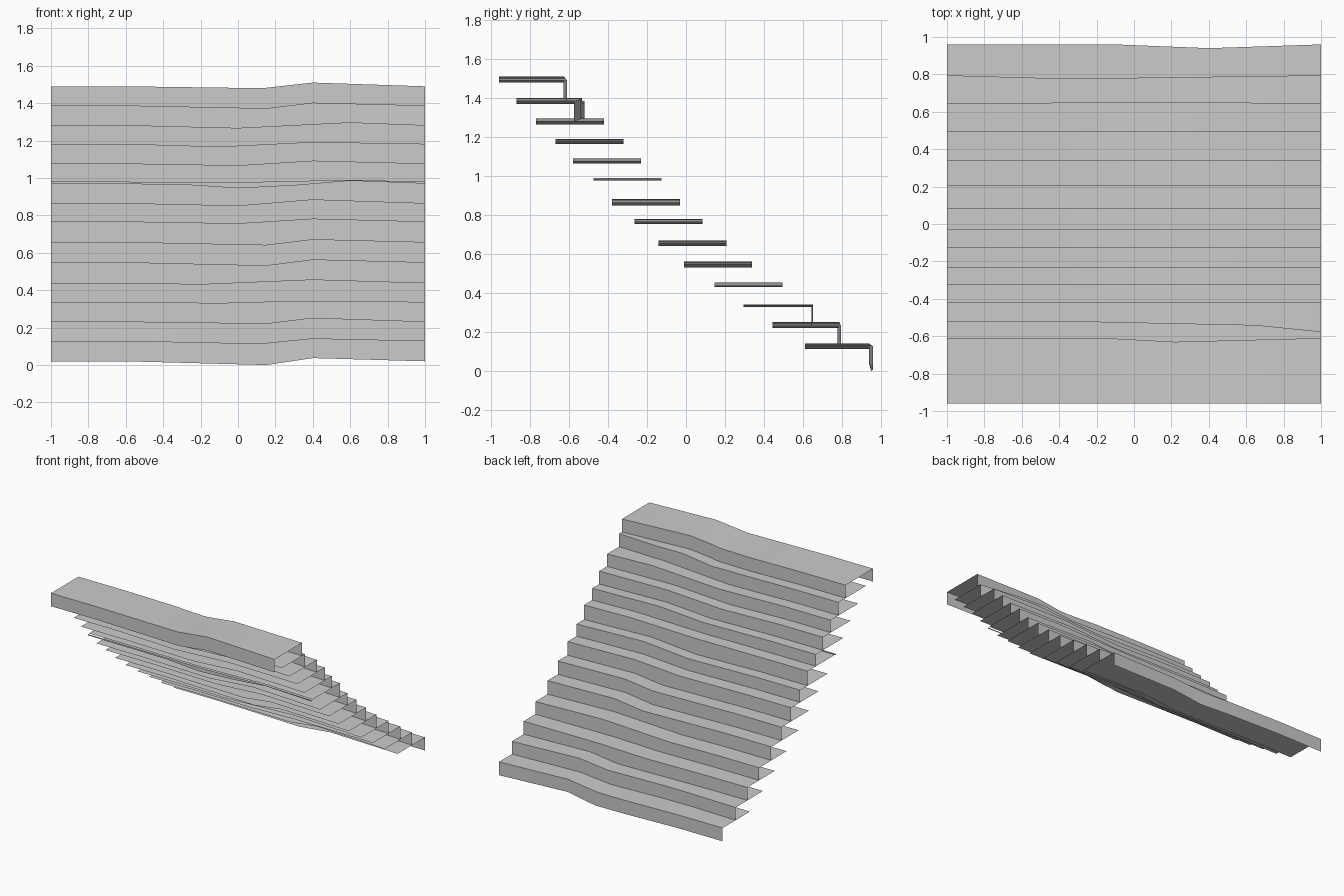
import bpy
import math

default_cube = bpy.data.objects.get("Cube")
if default_cube:
    bpy.data.objects.remove(default_cube, do_unlink=True)

# Single pale grey finish
grey = bpy.data.materials.new("pale_grey")
grey.use_nodes = True
colour = (0.6, 0.6, 0.6, 1)
grey.diffuse_color = colour
grey.node_tree.nodes["Principled BSDF"].inputs["Base Color"].default_value = colour

DEPTH = 0.35

# Back edge, height, then position and size of the dip and of the crest
STEPS = [
    (-.61, 1.49, .13, -.01, .4, .02),
    (-.52, 1.385, .15, -.015, .4, .015),
    (-.42, 1.28, 0, -.015, .6, .015),
    (-.32, 1.18, -.1, -.015, .4, .01),
    (-.23, 1.075, 0, -.01, .4, .015),
    (-.125, .98, 0, -.003, .6, .01),
    (-.03, .863, 0, -.013, .4, .02),
    (.085, .765, 0, -.01, .4, .015),
    (.208, .655, .15, -.015, .4, .015),
    (.34, .547, .15, -.017, .4, .015),
    (.495, .437, -.2, -.007, .4, .018),
    (.645, .335, -.1, -.006, .3, .005),
    (.795, .23, .15, -.01, .4, .02),
    (.96, .127, .12, -.015, .4, .013),
    (.96, .02, .15, -.02, .4, .017),
]

# Sideways bends of the back edge, as offsets along the width
BENDS = {
    0: [(-1, 0), (-.15, 0), (.22, -.02), (1, 0)],
    1: [(-1, 0), (-.3, 0), (.65, -.02), (1, -.055)],
    11: [(-1, 0), (.2, .007), (1, 0)],
    12: [(-1, 0), (-.35, -.018), (1, 0)],
    13: [(-1, 0), (-.1, 0), (.4, -.02), (1, 0)],
}
STRAIGHT = [(-1, 0), (1, 0)]


def value_at(curve, x):
    """Linear interpolation along a list of points."""
    for (xa, a), (xb, b) in zip(curve, curve[1:]):
        if x <= xb:
            return a + (b - a) * (x - xa) / (xb - xa)
    return curve[-1][1]


def wave(index):
    """Height of a step along the width."""
    _, z, dip_x, dip, crest_x, crest = STEPS[index]
    return [(-1, z), (-.6, z), (dip_x, z + dip), (crest_x, z + crest), (1, z)]


def shifted(curve, amount):
    return [(x, v + amount) for x, v in curve]


def make_sheet(name, rows):
    """Bridge successive (y curve, z curve) rows into one folded sheet."""
    stations = sorted({x for row in rows for curve in row for x, _ in curve})
    count = len(stations)
    verts = [(x, value_at(ys, x), value_at(zs, x)) for ys, zs in rows for x in stations]
    faces = []
    for r in range(len(rows) - 1):
        for c in range(count - 1):
            a = r * count + c
            faces.append((a, a + 1, a + count + 1, a + count))
    mesh = bpy.data.meshes.new(name)
    mesh.from_pydata(verts, [], faces)
    mesh.materials.append(grey)
    obj = bpy.data.objects.new(name, mesh)
    bpy.context.collection.objects.link(obj)
    bpy.ops.object.select_all(action="DESELECT")
    obj.select_set(True)
    bpy.context.view_layer.objects.active = obj
    bpy.ops.object.shade_smooth_by_angle(angle=math.radians(30))
    return obj


# Treads, each with a riser hanging from its back edge to the next tread
for i in range(len(STEPS) - 1):
    back_y = STEPS[i][0]
    front = shifted(STRAIGHT, back_y - DEPTH)
    back = shifted(BENDS.get(i, STRAIGHT), back_y)
    rows = [(front, wave(i)), (back, wave(i)), (back, wave(i + 1))]
    if i == 0:
        # The top step also has a front fascia
        rows.insert(0, (front, wave(1)))
    make_sheet(f"step_{i + 1}", rows)

# Shallow lip under the front of the middle step
lip_y = shifted(STRAIGHT, -.49)
lip_bottom = [(-1, .97), (-.3, .965), (0, .945), (.3, .96), (.6, .985), (1, .97)]
make_sheet("middle_step_lip", [(lip_y, lip_bottom), (lip_y, wave(5))])
